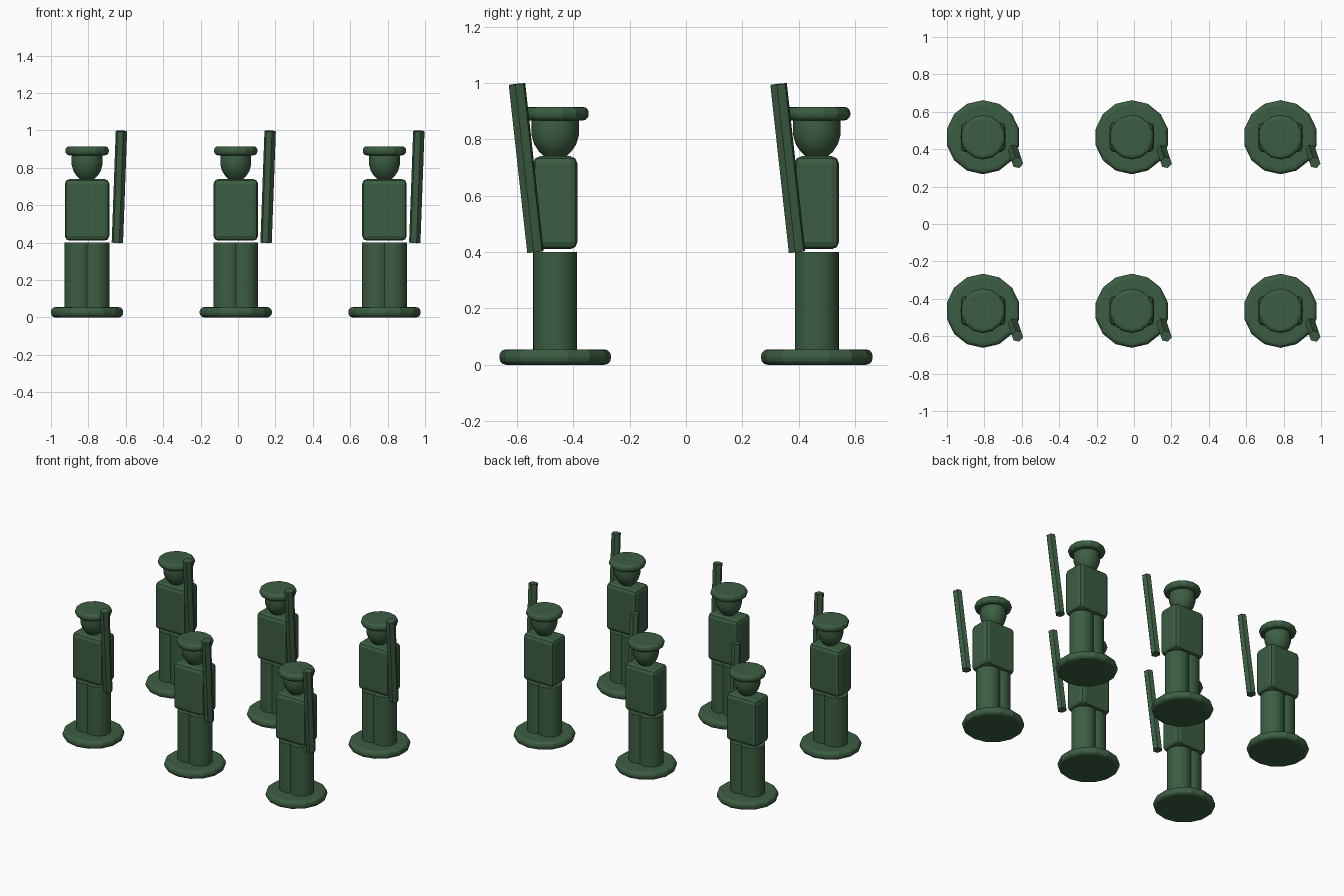
import bpy, bmesh, math
from mathutils import Vector

cube = bpy.data.objects.get("Cube")
if cube:
    bpy.data.objects.remove(cube, do_unlink=True)

# One moulded plastic colour
green = bpy.data.materials.new("dark green plastic")
green.use_nodes = True
colour = (0.045, 0.11, 0.055, 1)
green.diffuse_color = colour
bsdf = next(n for n in green.node_tree.nodes if n.type == 'BSDF_PRINCIPLED')
bsdf.inputs["Base Color"].default_value = colour
bsdf.inputs["Roughness"].default_value = 0.6


def finish(bm, name, smooth=False):
    """Turn a bmesh into a green mesh, optionally smooth with sharp rims."""
    bmesh.ops.recalc_face_normals(bm, faces=bm.faces)
    for face in bm.faces:
        face.smooth = smooth
    for edge in bm.edges:
        edge.smooth = edge.calc_face_angle(0) < math.radians(40)
    mesh = bpy.data.meshes.new(name)
    bm.to_mesh(mesh)
    bm.free()
    mesh.materials.append(green)
    return mesh


def lathe(name, profile, sides, smooth=False):
    """Spin (radius, height) points around z, closing both ends."""
    bm = bmesh.new()
    rings = []
    for r, z in profile:
        angles = [math.tau * i / sides for i in range(sides)]
        rings.append([bm.verts.new((r * math.sin(a), r * math.cos(a), z)) for a in angles])
    for low, high in zip(rings, rings[1:]):
        for i in range(sides):
            j = (i + 1) % sides
            bm.faces.new((low[i], low[j], high[j], high[i]))
    bm.faces.new(rings[0])
    bm.faces.new(rings[-1])
    return finish(bm, name, smooth)


def rounded_disc(name, radius, bottom, top, bevel):
    """Fourteen-sided disc with a rounded rim."""
    arc = [math.pi / 2 * i / 3 for i in range(4)]
    lower = [(radius - bevel + bevel * math.sin(a), bottom + bevel - bevel * math.cos(a))
             for a in arc]
    upper = [(r, top + bottom - z) for r, z in reversed(lower)]
    return lathe(name, lower + upper, 14)


def rounded_box(name, size, centre_z, bevel):
    bm = bmesh.new()
    bmesh.ops.create_cube(bm, size=1)
    for v in bm.verts:
        v.co = Vector((v.co.x * size[0], v.co.y * size[1], v.co.z * size[2] + centre_z))
    bmesh.ops.bevel(bm, geom=bm.edges[:], offset=bevel, segments=2,
                    profile=0.5, affect='EDGES')
    return finish(bm, name)


# Parts shared by every soldier
base = rounded_disc("base", 0.198, 0, 0.055, 0.024)
leg = lathe("leg", [(0.078, 0.05), (0.078, 0.4)], 32, smooth=True)
torso = rounded_box("torso", (0.238, 0.158, 0.33), 0.575, 0.026)
head = lathe("head", [(0.035, 0.735), (0.058, 0.757), (0.075, 0.783),
                      (0.084, 0.815), (0.085, 0.845), (0.083, 0.88)], 14, smooth=True)
cap = rounded_disc("cap", 0.119, 0.867, 0.915, 0.021)
rifle = lathe("rifle", [(0.031, 0), (0.031, 0.6)], 6)

# Rifle leans forward and slightly outward
rifle_foot = Vector((0.162, -0.07, 0.4))
rifle_lean = Vector((0.022, -0.066, 0.6)).to_track_quat('Z', 'Y').to_euler()

parts = [
    ("base", base, Vector(), None),
    ("right_leg", leg, Vector((-0.042, 0, 0)), None),
    ("left_leg", leg, Vector((0.042, 0, 0)), None),
    ("torso", torso, Vector(), None),
    ("head", head, Vector(), None),
    ("cap", cap, Vector(), None),
    ("rifle", rifle, rifle_foot, rifle_lean),
]

# Two ranks of three soldiers
for rank, y in (("front", -0.464), ("back", 0.464)):
    for column, x in (("right", -0.807), ("middle", -0.012), ("left", 0.783)):
        for name, mesh, offset, turn in parts:
            obj = bpy.data.objects.new(f"{rank}_{column}_{name}", mesh)
            obj.location = Vector((x, y, 0)) + offset
            if turn:
                obj.rotation_euler = turn
            bpy.context.collection.objects.link(obj)
